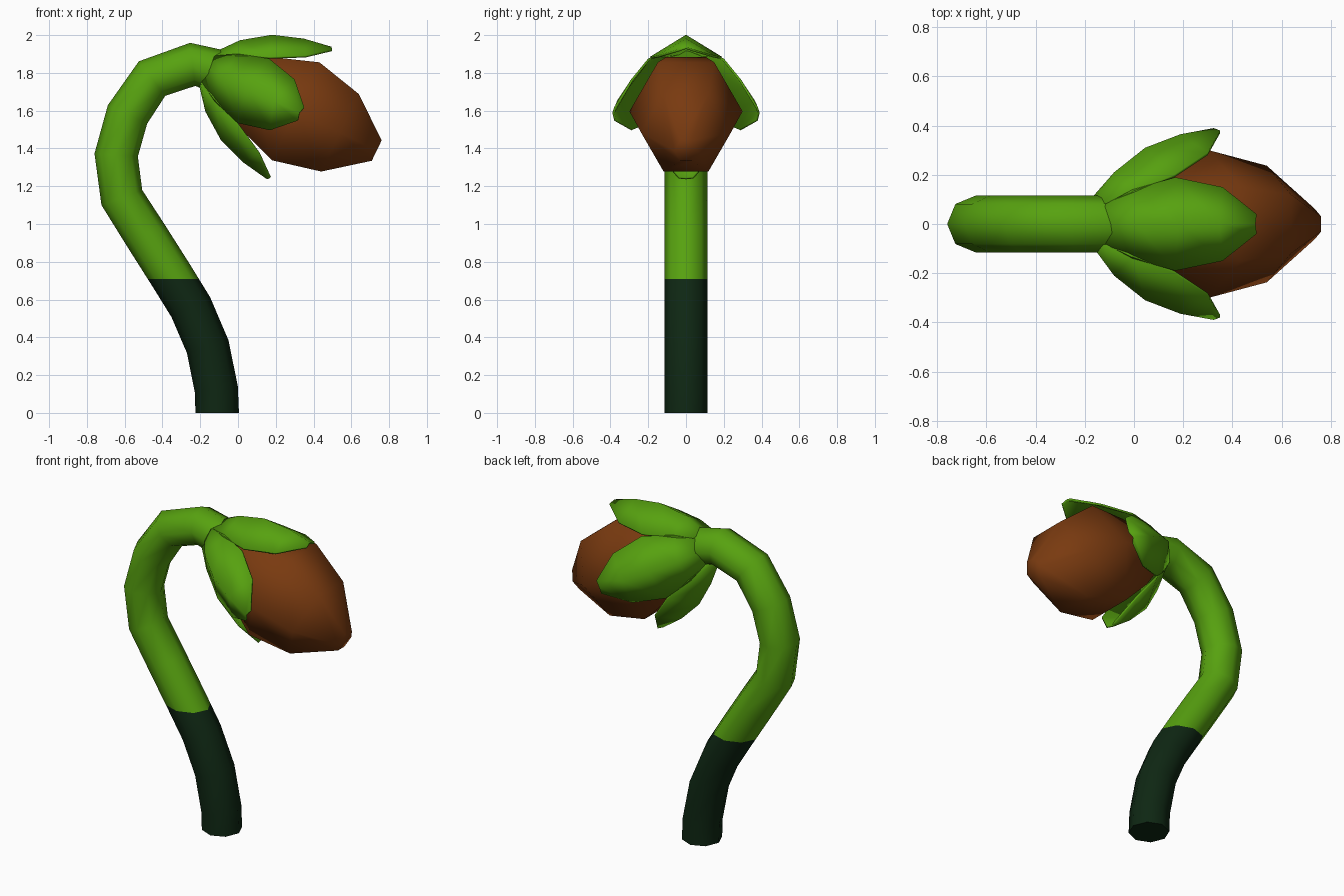
import bpy, bmesh, math
from mathutils import Vector, Matrix

if "Cube" in bpy.data.objects:
    bpy.data.objects.remove(bpy.data.objects["Cube"], do_unlink=True)


def material(name, rgb):
    m = bpy.data.materials.new(name)
    m.use_nodes = True
    m.diffuse_color = (*rgb, 1)
    bsdf = m.node_tree.nodes["Principled BSDF"]
    bsdf.inputs["Base Color"].default_value = (*rgb, 1)
    bsdf.inputs["Roughness"].default_value = 0.8
    return m


leaf_green = material("leaf green", (0.095, 0.36, 0.005))
dark_green = material("dark green", (0.0045, 0.02, 0.0065))
brown = material("bud brown", (0.19, 0.042, 0.005))


def make_object(name, bm, mats, flat_ends=False):
    bmesh.ops.recalc_face_normals(bm, faces=bm.faces)
    for f in bm.faces:
        f.smooth = not (flat_ends and len(f.verts) > 5)
    mesh = bpy.data.meshes.new(name)
    bm.to_mesh(mesh)
    bm.free()
    for m in mats:
        mesh.materials.append(m)
    ob = bpy.data.objects.new(name, mesh)
    bpy.context.scene.collection.objects.link(ob)
    return ob


def loft(rings):
    """Closed skin through a list of equal-sized rings of points."""
    bm = bmesh.new()
    loops = [[bm.verts.new(p) for p in ring] for ring in rings]
    n = len(loops[0])
    for a, b in zip(loops, loops[1:]):
        for i in range(n):
            j = (i + 1) % n
            bm.faces.new((a[i], a[j], b[j], b[i]))
    bm.faces.new(loops[0])
    bm.faces.new(loops[-1])
    return bm


# Curved stem, octagonal, dark below a level line
path = [Vector((x, 0, z)) for x, z in (
    (-.11, 0), (-.115, .125), (-.16, .35), (-.25, .56), (-.355, .73),
    (-.485, .935), (-.615, 1.14), (-.645, 1.365), (-.585, 1.58),
    (-.455, 1.77), (-.24, 1.845), (-.11, 1.81))]
rings = []
for i, p in enumerate(path):
    t = (path[min(i + 1, len(path) - 1)] - path[max(i - 1, 0)]).normalized()
    if i == 0:
        t = Vector((0, 0, 1))
    side = Vector((t.z, 0, -t.x))
    angles = [math.tau * k / 8 for k in range(8)]
    rings.append([p + .115 * (side * math.cos(a) + Vector((0, math.sin(a), 0)))
                  for a in angles])
bm = loft(rings)
SPLIT = 0.71
bmesh.ops.bisect_plane(bm, geom=bm.verts[:] + bm.edges[:] + bm.faces[:],
                       plane_co=(0, 0, SPLIT), plane_no=(0, 0, 1))
for f in bm.faces:
    f.material_index = int(f.calc_center_median().z < SPLIT)
make_object("stem", bm, [leaf_green, dark_green], flat_ends=True)

# Frame of the drooping head: local x runs along the bud, local z is its top
ORIGIN = Vector((-.135, 0, 1.81))
along, up = Vector((.9, 0, -.436)), Vector((.436, 0, .9))
head = Matrix((along, (0, 1, 0), up)).transposed().to_4x4()
head.translation = ORIGIN

# Six-sided bud
profile = ((0, .08), (.24, .2), (.49, .288), (.75, .228), (.966, .06))
rings = [[head @ Vector((d, 1.04 * r * math.cos(math.tau * k / 6),
                         r * math.sin(math.tau * k / 6) / .866))
          for k in range(6)] for d, r in profile]
make_object("bud", loft(rings), [brown])

# Four ridged sepals: ridge along, ridge height, edge along, edge height, half width
rows = ((-.03, .10, -.03, .08, .075), (.06, .21, .08, .13, .14),
        (.2, .31, .24, .2, .19), (.36, .365, .41, .29, .15),
        (.51, .39, .52, .38, .04))
for k, name in enumerate(("top", "right", "bottom", "left")):
    place = head @ Matrix.Rotation(math.pi / 2 * k, 4, 'X')
    bm = bmesh.new()
    grid = []
    for rd, ru, ed, eu, w in rows:
        pts = ((ed, w, eu), (rd, 0, ru), (ed, -w, eu))
        grid.append([bm.verts.new(place @ Vector(p)) for p in pts])
    for a, b in zip(grid, grid[1:]):
        for i in range(2):
            bm.faces.new((a[i], a[i + 1], b[i + 1], b[i]))
    ob = make_object("sepal_" + name, bm, [leaf_green])
    # outward side must face away from the bud
    outward = place.to_3x3() @ Vector((0, 0, 1))
    if ob.data.polygons[2].normal.dot(outward) < 0:
        ob.data.flip_normals()
    thick = ob.modifiers.new("thickness", 'SOLIDIFY')
    thick.thickness = .012
    thick.offset = -1
